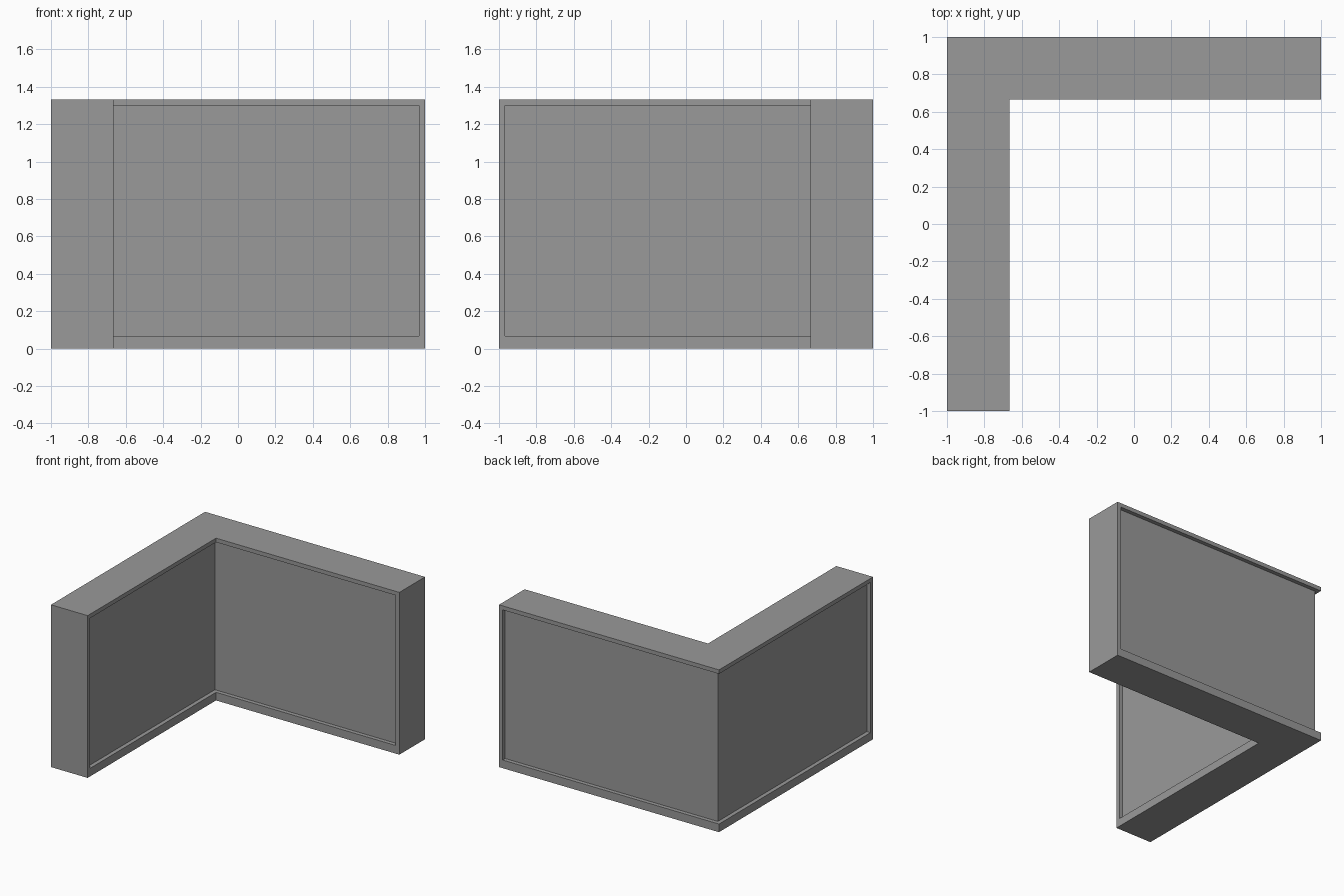
import bpy, bmesh

if "Cube" in bpy.data.objects:
    bpy.data.objects.remove(bpy.data.objects["Cube"])

T = 1 / 3        # wall thickness
H = 4 / 3        # wall height
R = 1 / 30       # recess depth, top rail and end post width
B = 2 / 30       # bottom rail height

mat = bpy.data.materials.new("plain grey")
mat.diffuse_color = (0.32, 0.32, 0.32, 1)
mat.use_nodes = True
mat.node_tree.nodes["Principled BSDF"].inputs["Base Color"].default_value = mat.diffuse_color


def l_prism(name, x0, x1, y0, y1, end, z0, z1):
    """L-shaped prism: one leg along y (x0..x1), one along x (y0..y1)."""
    pts = [(x0, -end), (x1, -end), (x1, y0), (end, y0), (end, y1), (x0, y1)]
    bm = bmesh.new()
    face = bm.faces.new([bm.verts.new((x, y, z0)) for x, y in pts])
    ext = bmesh.ops.extrude_face_region(bm, geom=[face])
    verts = [v for v in ext["geom"] if isinstance(v, bmesh.types.BMVert)]
    bmesh.ops.translate(bm, verts=verts, vec=(0, 0, z1 - z0))
    bmesh.ops.recalc_face_normals(bm, faces=bm.faces)
    me = bpy.data.meshes.new(name)
    bm.to_mesh(me)
    bm.free()
    me.materials.append(mat)
    ob = bpy.data.objects.new(name, me)
    bpy.context.collection.objects.link(ob)
    return ob


# solid corner wall
wall = l_prism("corner_wall", -1, -1 + T, 1 - T, 1, 1, 0, H)

# recessed panels: inner side and outer side, each wrapping round the corner
inner = l_prism("inner_panel_cutter", -1 + T - R, -0.5, 0.5, 1 - T + R, 1 - R, B, H - R)
outer = l_prism("outer_panel_cutter", -1.2, -1 + R, 1 - R, 1.2, 1 - R, B, H - R)

bpy.context.view_layer.objects.active = wall
for cutter in (inner, outer):
    mod = wall.modifiers.new("recess", "BOOLEAN")
    mod.operation = "DIFFERENCE"
    mod.solver = "EXACT"
    mod.object = cutter
    bpy.ops.object.modifier_apply(modifier=mod.name)
    bpy.data.objects.remove(cutter)
